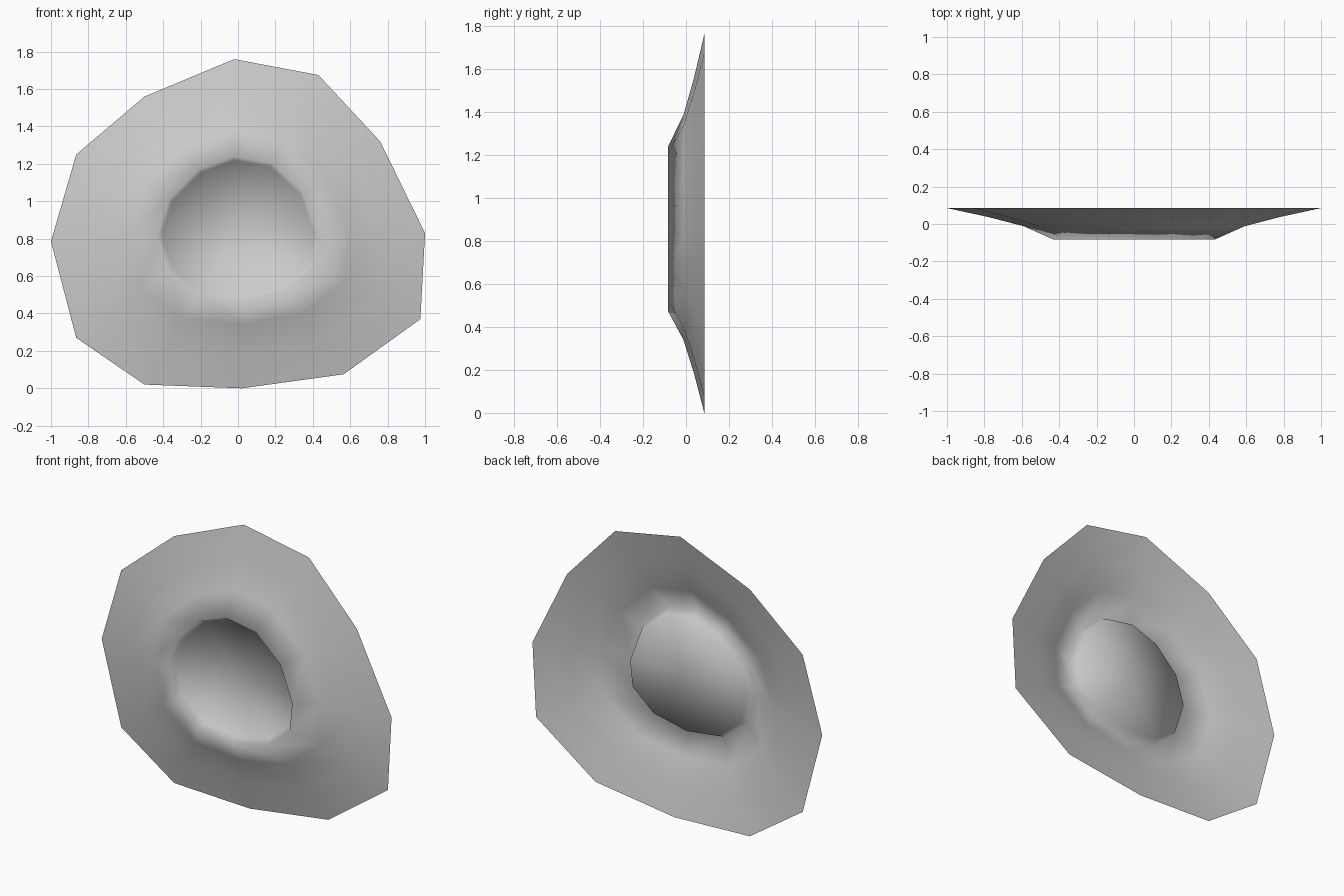
import bpy, bmesh

if "Cube" in bpy.data.objects:
    bpy.data.objects.remove(bpy.data.objects["Cube"])

# Irregular outlines (x, z) of the flared edge and the front rim
OUTER = [(-.02, 1.76), (.43, 1.675), (.76, 1.32), (1, .83), (.975, .37), (.565, .075),
         (.02, 0), (-.5, .02), (-.865, .27), (-1, .785), (-.865, 1.25), (-.5, 1.56)]
RIM = [(-.02, 1.24), (.18, 1.205), (.35, 1.05), (.432, .83), (.415, .66), (.26, .525),
       (.02, .472), (-.21, .5), (-.37, .625), (-.43, .82), (-.37, 1.01), (-.21, 1.17)]
CENTRE = (0, .86)


def blend(a, b, t):
    return [(p[0] + (q[0] - p[0]) * t, p[1] + (q[1] - p[1]) * t) for p, q in zip(a, b)]


def add_ring(bm, outline, y):
    return [bm.verts.new((x, y, z)) for x, z in outline]


def bridge(bm, a, b):
    n = len(a)
    for i in range(n):
        j = (i + 1) % n
        bm.faces.new((a[i], a[j], b[j], b[i]))


bm = bmesh.new()

# Flared petal: curved profile from outer edge to rim
rings = [add_ring(bm, blend(RIM, OUTER, t), y)
         for t, y in ((1, .085), (.61, .037), (.28, -.012), (0, -.083))]

# Recessed cup: short wall and shallow floor
middle = [CENTRE] * len(RIM)
rings.append(add_ring(bm, blend(RIM, middle, .055), -.033))
for a, b in zip(rings, rings[1:]):
    bridge(bm, a, b)
tip = bm.verts.new((CENTRE[0], -.015, CENTRE[1]))
last = rings[-1]
for i in range(len(last)):
    bm.faces.new((last[i], last[(i + 1) % len(last)], tip))

bmesh.ops.recalc_face_normals(bm, faces=bm.faces)
bm.normal_update()
if sum(f.normal.y * f.calc_area() for f in bm.faces) > 0:
    bmesh.ops.reverse_faces(bm, faces=bm.faces)
for f in bm.faces:
    f.smooth = True

mesh = bpy.data.meshes.new("flared_dish")
bm.to_mesh(mesh)
bm.free()
bpy.context.collection.objects.link(bpy.data.objects.new("flared_dish", mesh))
